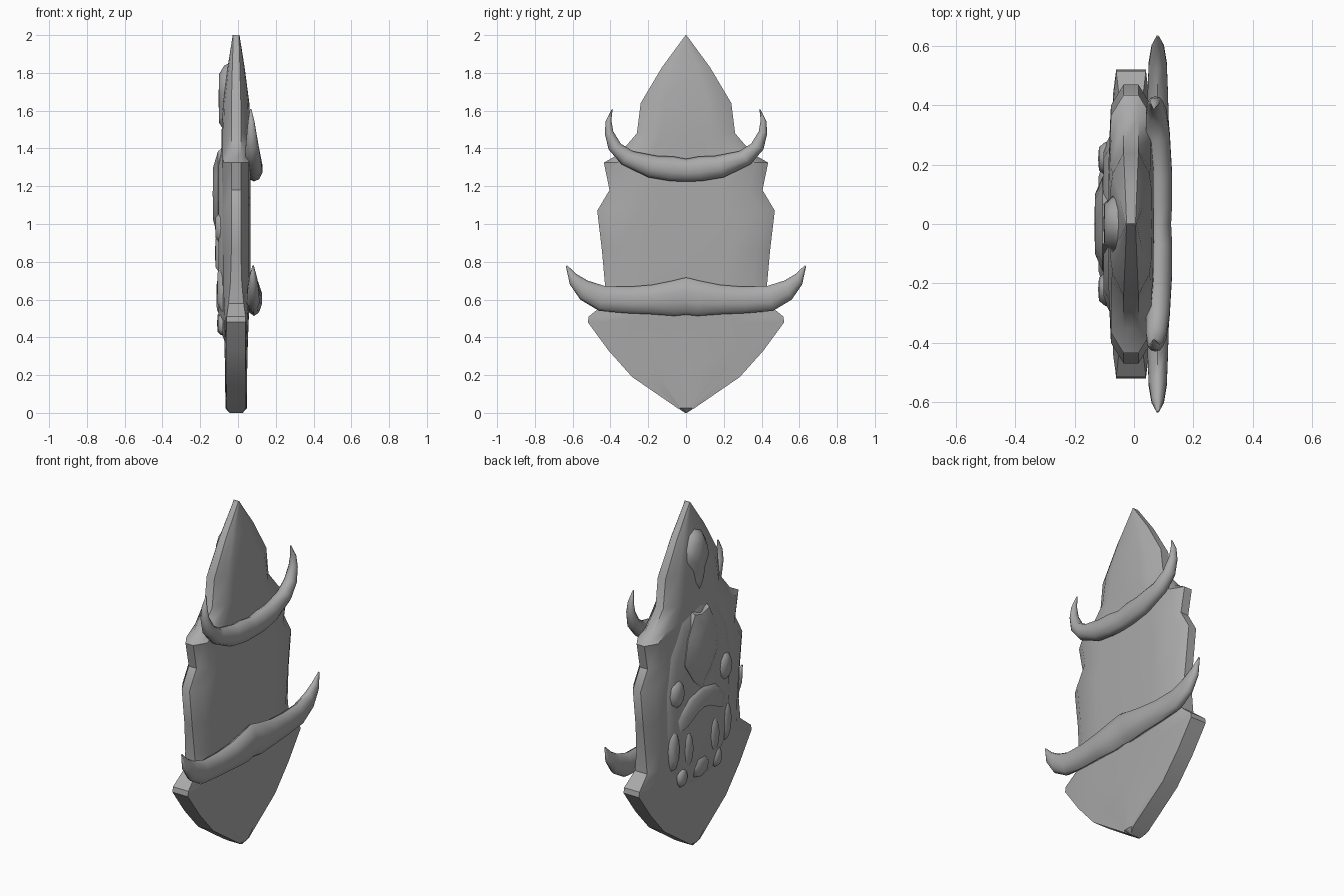
import bpy, bmesh, math
from mathutils import Vector

if "Cube" in bpy.data.objects:
    bpy.data.objects.remove(bpy.data.objects["Cube"])

stone = bpy.data.materials.new("grey stone")
stone.use_nodes = True
GREY = (0.4, 0.4, 0.4, 1)
stone.diffuse_color = GREY
stone.node_tree.nodes["Principled BSDF"].inputs["Base Color"].default_value = GREY


def finish(name, bm, angle=45):
    bmesh.ops.remove_doubles(bm, verts=bm.verts, dist=0.0005)
    bmesh.ops.recalc_face_normals(bm, faces=bm.faces)
    mesh = bpy.data.meshes.new(name)
    bm.to_mesh(mesh)
    bm.free()
    mesh.materials.append(stone)
    ob = bpy.data.objects.new(name, mesh)
    bpy.context.collection.objects.link(ob)
    bpy.ops.object.select_all(action='DESELECT')
    ob.select_set(True)
    bpy.context.view_layer.objects.active = ob
    bpy.ops.object.shade_smooth_by_angle(angle=math.radians(angle))
    return ob


def loft(name, rings, angle=45):
    """Skin a list of equal closed rings and cap both ends."""
    bm = bmesh.new()
    rows = [[bm.verts.new(p) for p in r] for r in rings]
    n = len(rows[0])
    for a, b in zip(rows, rows[1:]):
        for i in range(n):
            j = (i + 1) % n
            bm.faces.new((a[i], a[j], b[j], b[i]))
    bm.faces.new(rows[0])
    bm.faces.new(rows[-1])
    return finish(name, bm, angle)


# Shield body: z, half width, half thickness of the rim, half thickness of the face
XC = -0.01
body_rows = [
    (0.00, 0.004, 0.035, 0.035), (0.025, 0.045, 0.05, 0.057), (0.19, 0.285, 0.05, 0.058),
    (0.33, 0.41, 0.05, 0.061), (0.48, 0.52, 0.05, 0.066), (0.51, 0.515, 0.05, 0.068),
    (0.58, 0.43, 0.04, 0.073), (0.69, 0.43, 0.03, 0.076), (0.86, 0.445, 0.025, 0.077),
    (1.07, 0.47, 0.025, 0.077), (1.18, 0.405, 0.025, 0.077), (1.325, 0.435, 0.025, 0.077),
    (1.37, 0.355, 0.025, 0.077), (1.48, 0.26, 0.025, 0.077), (1.64, 0.24, 0.025, 0.070),
    (1.83, 0.127, 0.02, 0.045), (2.00, 0.002, 0.015, 0.018),
]
rings = []
for z, w, e, t in body_rows:
    inner = w - min(0.07, 0.3 * w)
    half = [(0, t), (0.5 * w, t * 0.98), (inner, t * 0.88), (w, e)]
    right = half + [(y, -x) for y, x in reversed(half)]
    left = [(-y, x) for y, x in reversed(right[1:-1])]
    rings.append([(XC + x, y, z) for y, x in right + left])
loft("shield_body", rings, 40)


def tusk(name, stations, sides=10):
    """Mirrored tusk bar: stations are inner (y, z), outer (y, z), x centre, x half size."""
    full = [((-a, b), (-c, d), x, r) for (a, b), (c, d), x, r in reversed(stations[1:])] + stations
    out = []
    for (iy, iz), (oy, oz), x, r in full:
        p, q = Vector((x, iy, iz)), Vector((x, oy, oz))
        mid, arm = (p + q) / 2, (p - q) / 2
        ring = []
        for k in range(sides):
            a = 2 * math.pi * k / sides
            ring.append(mid + arm * math.cos(a) + Vector((r * math.sin(a), 0, 0)))
        out.append(ring)
    return loft(name, out, 60)


tusk("upper_tusk_bar", [
    ((0, 1.345), (0, 1.225), 0.085, 0.042),
    ((0.07, 1.358), (0.08, 1.227), 0.087, 0.044),
    ((0.15, 1.36), (0.2, 1.247), 0.085, 0.045),
    ((0.28, 1.385), (0.34, 1.315), 0.08, 0.042),
    ((0.345, 1.425), (0.41, 1.395), 0.075, 0.036),
    ((0.385, 1.49), (0.43, 1.48), 0.072, 0.026),
    ((0.395, 1.55), (0.425, 1.545), 0.07, 0.017),
    ((0.388, 1.61), (0.395, 1.605), 0.067, 0.004),
])
tusk("lower_tusk_bar", [
    ((0, 0.717), (0, 0.52), 0.082, 0.040),
    ((0.07, 0.70), (0.06, 0.513), 0.085, 0.044),
    ((0.18, 0.678), (0.18, 0.522), 0.085, 0.044),
    ((0.30, 0.668), (0.32, 0.528), 0.082, 0.038),
    ((0.43, 0.672), (0.46, 0.54), 0.08, 0.036),
    ((0.52, 0.70), (0.56, 0.60), 0.08, 0.032),
    ((0.58, 0.735), (0.615, 0.68), 0.08, 0.022),
    ((0.63, 0.782), (0.636, 0.776), 0.08, 0.004),
])


def relief(name, outline, x_base, x_top, shrink=0.75, mirror=True, angle=40):
    """Raised carving on the -x face with sloped sides and a slightly domed top."""
    pts = list(outline)
    if mirror:
        pts += [(-y, z) for y, z in reversed(outline) if y > 0.001]
    cy = sum(p[0] for p in pts) / len(pts)
    cz = (min(p[1] for p in pts) + max(p[1] for p in pts)) / 2
    bm = bmesh.new()
    levels = ((1, x_base), (0.94, x_base * 0.55 + x_top * 0.45), (shrink, x_top))
    rows = [[bm.verts.new((x, cy + (y - cy) * s, cz + (z - cz) * s)) for y, z in pts]
            for s, x in levels]
    n = len(pts)
    for a, b in zip(rows, rows[1:]):
        for i in range(n):
            j = (i + 1) % n
            bm.faces.new((a[i], a[j], b[j], b[i]))
    tip = bm.verts.new((x_top - 0.003, cy, cz))
    for i in range(n):
        bm.faces.new((rows[-1][i], rows[-1][(i + 1) % n], tip))
    bm.faces.new(rows[0])
    return finish(name, bm, angle)


# Carved mask on the -x face
relief("brow_gem", [(0, 1.48), (0.03, 1.53), (0.05, 1.62), (0.10, 1.70), (0.085, 1.77),
                    (0.05, 1.83), (0, 1.85)], -0.05, -0.1, 0.7, angle=60)
relief("mask_mound", [(0, 0.38), (0.14, 0.40), (0.25, 0.52), (0.30, 0.75), (0.31, 1.0),
                      (0.27, 1.22), (0.17, 1.40), (0, 1.45)], -0.07, -0.102, 0.82, angle=50)
relief("nose_plate", [(0, 0.92), (0.08, 0.99), (0.17, 1.12), (0.14, 1.27), (0.07, 1.40),
                      (0, 1.38)], -0.085, -0.131, 0.6, angle=35)
relief("upper_lip", [(0, 0.82), (0.10, 0.80), (0.21, 0.74), (0.23, 0.82), (0.13, 0.92),
                     (0, 0.95)], -0.09, -0.119, 0.7, angle=50)
relief("chin", [(0, 0.41), (0.06, 0.43), (0.08, 0.49), (0.04, 0.54), (0, 0.54)],
       -0.08, -0.108, 0.7, angle=50)

# Paired cheek and fang carvings
for side, label in ((1, "left"), (-1, "right")):
    for part, cy, cz, ry, rz, top in (("fang", 0.12, 0.62, 0.045, 0.12, -0.112),
                                      ("cheek", 0.24, 0.66, 0.04, 0.13, -0.108),
                                      ("jaw_knob", 0.16, 0.47, 0.04, 0.06, -0.104),
                                      ("cheekbone", 0.22, 0.98, 0.06, 0.09, -0.118)):
        ring = [(side * (cy + ry * math.cos(k * math.pi / 5)), cz + rz * math.sin(k * math.pi / 5))
                for k in range(10)]
        relief(f"{part}_{'front' if side < 0 else 'back'}", ring, -0.08, top, 0.65, False, 60)
